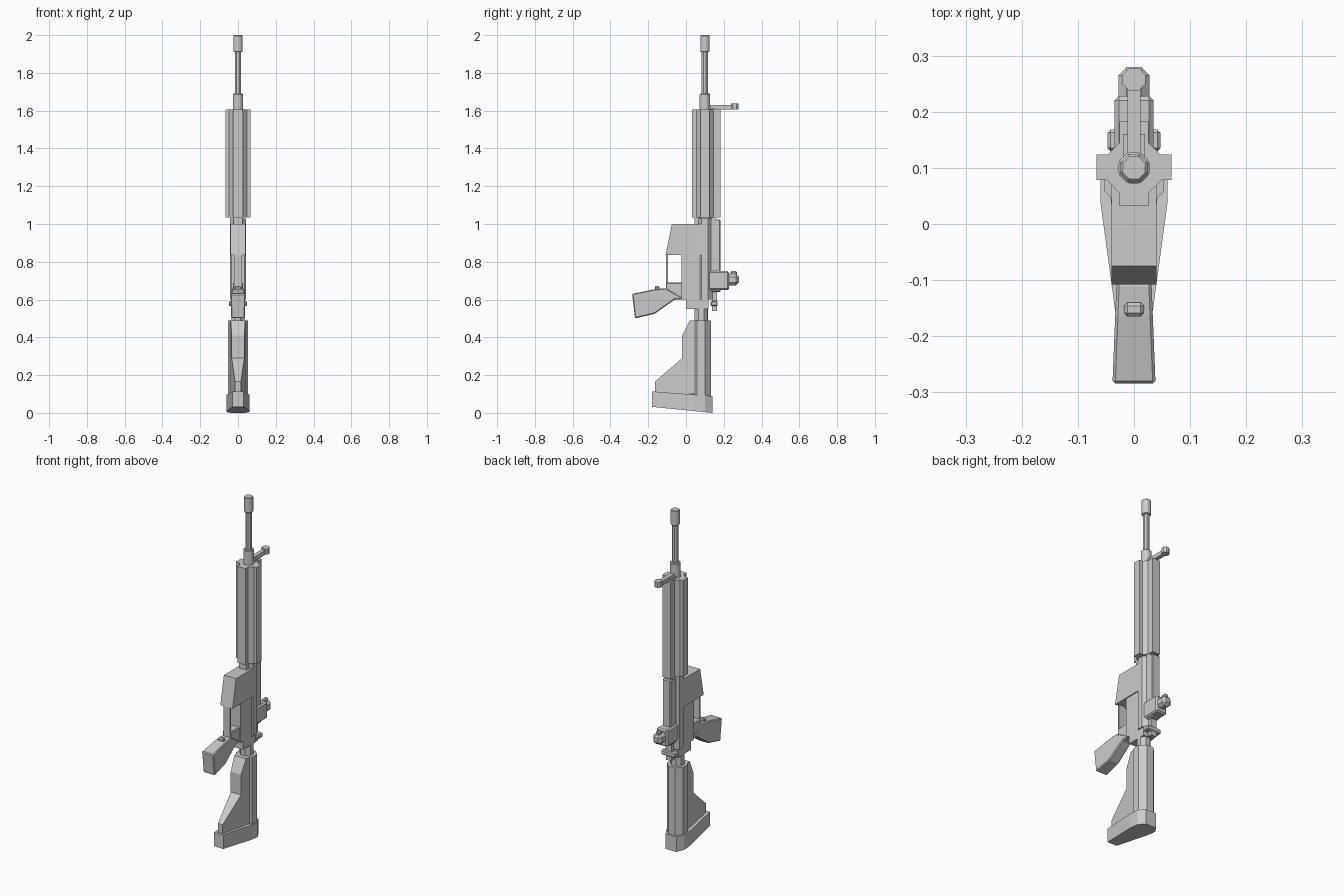
import bpy
import bmesh
import math

cube = bpy.data.objects.get("Cube")
if cube:
    bpy.data.objects.remove(cube, do_unlink=True)

# Shared landmarks
TOP = 2
BORE = .1
GUARD_TOP = 1.605
GUARD_BASE = 1.035
RAIL_BACK = .183
RECEIVER_BASE = .6
RECEIVER_FRONT = -.024
WELL_BASE = .835
WELL_TOP = 1
GUARD_FRONT = -.106
STOCK_TOP = .49
PAD_TOP = .1
PAD_BACK = .14

grey = bpy.data.materials.new("light grey")
grey.use_nodes = True
grey.diffuse_color = (.6, .6, .6, 1)
shader = grey.node_tree.nodes["Principled BSDF"]
shader.inputs["Base Color"].default_value = grey.diffuse_color


def solid(name, start, end, bevel=0):
    """Skin two matching rings of points, cap both and chamfer the edges."""
    bm = bmesh.new()
    first = [bm.verts.new(point) for point in start]
    last = [bm.verts.new(point) for point in end]
    for i in range(len(first)):
        bm.faces.new((first[i - 1], first[i], last[i], last[i - 1]))
    bm.faces.new(first)
    bm.faces.new(last)
    bmesh.ops.recalc_face_normals(bm, faces=bm.faces)
    mesh = bpy.data.meshes.new(name)
    bm.to_mesh(mesh)
    bm.free()
    mesh.materials.append(grey)
    part = bpy.data.objects.new(name, mesh)
    bpy.context.collection.objects.link(part)
    if bevel:
        modifier = part.modifiers.new("chamfer", "BEVEL")
        modifier.width = bevel
        modifier.segments = 1


def side(name, profile, wide, bevel=0):
    """Extrude a (y, z) profile across x; wide(y) is the half width there."""
    left = [(wide(y), y, z) for y, z in profile]
    right = [(-x, y, z) for x, y, z in left]
    solid(name, left, right, bevel)


def block(name, wide, front, back, low, high, bevel=0):
    """Box with a half width and its limits in y and z."""
    corners = [(front, low), (back, low), (back, high), (front, high)]
    side(name, corners, lambda y: wide, bevel)


def octagon(name, radius, low, high, y=BORE, bevel=0):
    """Upright bar with eight sides and flats facing the axes."""
    angles = [math.radians(a) for a in range(22, 360, 45)]
    ring = [(radius * math.cos(a), y + radius * math.sin(a)) for a in angles]
    solid(name, [(*p, low) for p in ring], [(*p, high) for p in ring], bevel)


# Barrel
octagon("barrel", radius=.018, low=GUARD_TOP, high=TOP)
octagon("gas_collar", radius=.03, low=GUARD_BASE, high=1.69, bevel=.004)
octagon("muzzle", radius=.026, low=1.91, high=TOP, bevel=.004)

# Handguard: eight-sided core with crossing rails
octagon("handguard_core", radius=.054, low=GUARD_BASE, high=GUARD_TOP)
block("handguard_side_rails", wide=.067, front=BORE - .022, back=BORE + .024,
      low=GUARD_BASE, high=GUARD_TOP)
block("handguard_long_rails", wide=.026, front=.032, back=RAIL_BACK,
      low=GUARD_BASE, high=GUARD_TOP)

# Folding front sight
block("front_sight_hinge", wide=.02, front=BORE, back=.16,
      low=GUARD_TOP, high=1.615)
block("front_sight_arm", wide=.012, front=BORE, back=.25,
      low=GUARD_TOP, high=1.63)
octagon("front_sight_knob", radius=.022, low=GUARD_TOP, high=1.638, y=.258)

# Receiver
octagon("upper_receiver", radius=.045, low=RECEIVER_BASE, high=1.03)
block("top_rail", wide=.026, front=BORE, back=RAIL_BACK,
      low=.64, high=1.025, bevel=.005)
block("receiver_neck", wide=.025, front=.045, back=.16,
      low=WELL_TOP, high=GUARD_BASE)
block("lower_receiver", wide=.034, front=RECEIVER_FRONT, back=BORE,
      low=RECEIVER_BASE, high=WELL_TOP)
block("receiver_end", wide=.034, front=0, back=.12,
      low=.55, high=RECEIVER_BASE)
side("magazine_well",
     [(-.108, WELL_BASE), (BORE, WELL_BASE), (BORE, WELL_TOP), (-.075, WELL_TOP)],
     wide=lambda y: .04)

# Trigger guard and grip
block("trigger_guard", wide=.022, front=GUARD_FRONT, back=-.096,
      low=RECEIVER_BASE, high=WELL_BASE)
block("grip_frame", wide=.026, front=GUARD_FRONT, back=0,
      low=RECEIVER_BASE, high=.69, bevel=.004)
side("pistol_grip",
     [(-.285, .63), (-.27, .5), (-.165, .525), (-.06, RECEIVER_BASE),
      (0, RECEIVER_BASE), (GUARD_FRONT, .66), (-.165, .655)],
     wide=lambda y: .027 - y / 25, bevel=.005)
block("grip_tang", wide=.018, front=-.165, back=-.14,
      low=.64, high=.672, bevel=.006)

# Rear sight
block("rear_sight_base", wide=.035, front=BORE, back=.228,
      low=.65, high=.75, bevel=.008)
block("rear_sight_drum", wide=.028, front=.2, back=.28,
      low=.675, high=.735, bevel=.015)
block("rear_sight_blade", wide=.012, front=.235, back=.27,
      low=.7, high=.75, bevel=.006)

# Charging handle
block("charging_handle_bar", wide=.047, front=.13, back=.168,
      low=.565, high=.592, bevel=.005)
block("charging_handle_stem", wide=.018, front=.138, back=.163,
      low=.54, high=.65)

# Stock
octagon("buffer_tube", radius=.038, low=STOCK_TOP, high=.55, y=.08)
octagon("stock_tube", radius=.057, low=PAD_TOP - .02, high=STOCK_TOP, y=.08)
side("stock_web",
     [(BORE, STOCK_TOP), (.02, STOCK_TOP), (-.02, .41), (-.02, .29),
      (-.165, .165), (-.165, PAD_TOP), (BORE, PAD_TOP)],
     wide=lambda y: .036 + y / 8)

# Butt pad with sloping ends
half = [(.03, -.18), (.06, .04), (.06, BORE), (.035, PAD_BACK)]
outline = half + [(-x, y) for x, y in reversed(half)]
solid("butt_pad",
      [(x, y, (PAD_BACK - y) / 10) for x, y in outline],
      [(x, y, PAD_TOP - y / 13) for x, y in outline])
